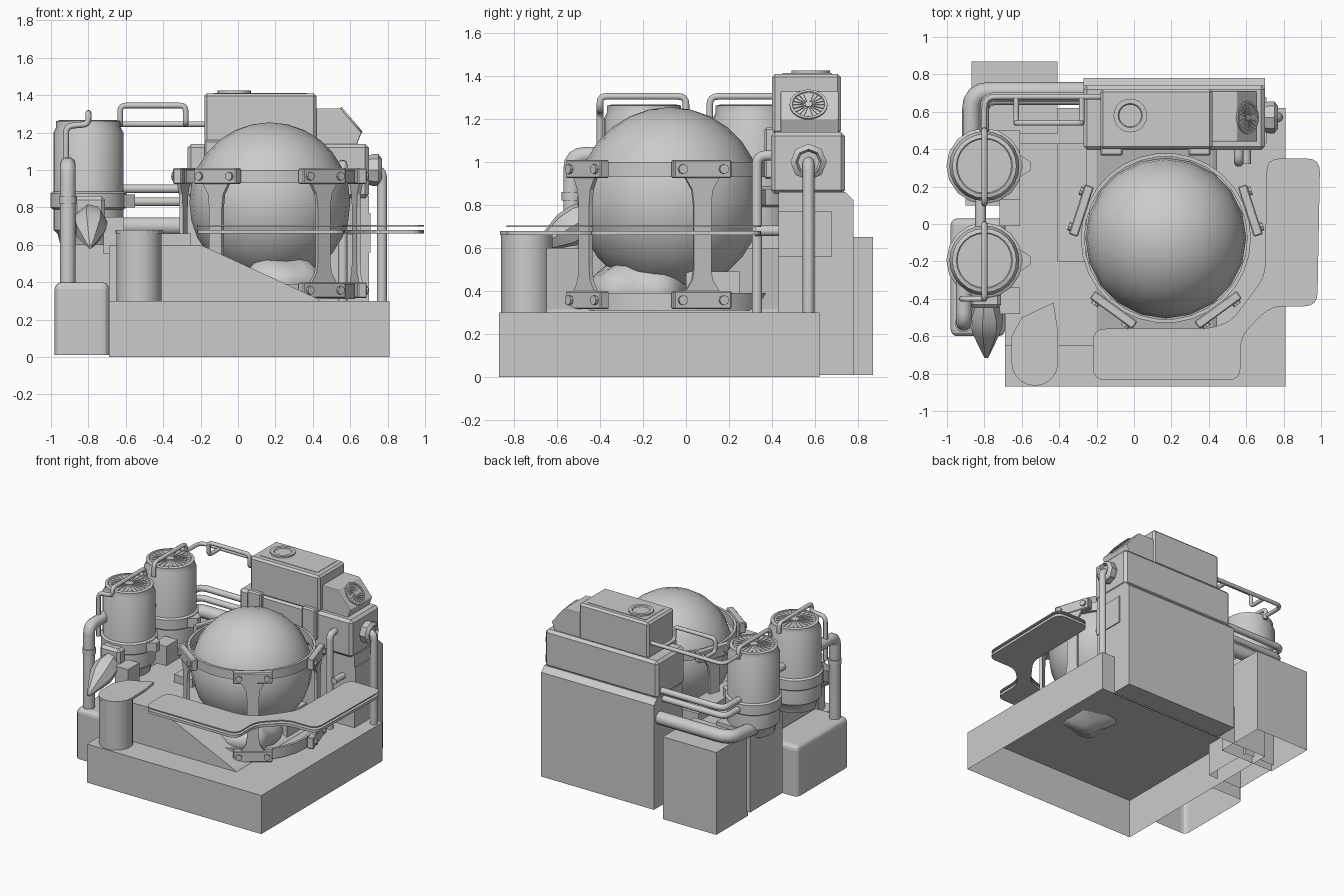
import bpy, bmesh, math
from mathutils import Vector, Matrix

if "Cube" in bpy.data.objects:
    bpy.data.objects.remove(bpy.data.objects["Cube"])

grey = bpy.data.materials.new("plain_grey")
grey.diffuse_color = (0.6, 0.6, 0.6, 1)
grey.use_nodes = True
grey.node_tree.nodes["Principled BSDF"].inputs["Base Color"].default_value = grey.diffuse_color


def finish(name, bm, smooth=False, bevel=0, segs=2):
    bmesh.ops.recalc_face_normals(bm, faces=bm.faces)
    me = bpy.data.meshes.new(name)
    bm.to_mesh(me)
    bm.free()
    ob = bpy.data.objects.new(name, me)
    bpy.context.collection.objects.link(ob)
    me.materials.append(grey)
    if bevel:
        m = ob.modifiers.new("bevel", 'BEVEL')
        m.width, m.segments = bevel, segs
    if smooth:
        bpy.ops.object.select_all(action='DESELECT')
        ob.select_set(True)
        bpy.context.view_layer.objects.active = ob
        bpy.ops.object.shade_smooth_by_angle(angle=math.radians(40))
    return ob


def prism(name, pts, axis, lo, hi, bevel=0, mat=Matrix(), segs=2, open_low=False):
    """Extrude a 2D outline along an axis, optionally open at the low end."""
    place = {'X': lambda a, b, t: (t, a, b), 'Y': lambda a, b, t: (a, t, b), 'Z': lambda a, b, t: (a, b, t)}[axis]
    bm = bmesh.new()
    ends = [[bm.verts.new(mat @ Vector(place(a, b, t))) for a, b in pts] for t in (lo, hi)]
    for e in ends:
        bm.faces.new(e)
    for i in range(len(pts)):
        j = (i + 1) % len(pts)
        bm.faces.new((ends[0][i], ends[0][j], ends[1][j], ends[1][i]))
    bmesh.ops.recalc_face_normals(bm, faces=bm.faces)
    if open_low:
        bm.faces.ensure_lookup_table()
        bmesh.ops.delete(bm, geom=[bm.faces[0]], context='FACES_ONLY')
    return finish(name, bm, bevel=bevel, segs=segs)


def box(name, x0, x1, y0, y1, z0, z1, bevel=0, mat=Matrix(), segs=2, open_low=False):
    return prism(name, [(x0, y0), (x1, y0), (x1, y1), (x0, y1)], 'Z', z0, z1, bevel, mat, segs, open_low)


def turned(name, profile, n=24, mat=Matrix()):
    """Revolve a radius/height profile around local z."""
    bm = bmesh.new()
    rings = [[bm.verts.new(mat @ Vector((r * math.cos(2 * math.pi * i / n), r * math.sin(2 * math.pi * i / n), z)))
              for i in range(n)] for r, z in profile]
    for a, b in zip(rings, rings[1:]):
        for i in range(n):
            j = (i + 1) % n
            bm.faces.new((a[i], a[j], b[j], b[i]))
    bm.faces.new(rings[0])
    bm.faces.new(rings[-1])
    return finish(name, bm, True)


def fillet(pts, bend, closed=False):
    """Round the corners of a path."""
    P = [Vector(p) for p in pts]
    trios = list(zip(P, P[1:], P[2:])) if not closed else [(P[i - 1], P[i], P[(i + 1) % len(P)]) for i in range(len(P))]
    out = []
    for a, b, c in trios:
        d1, d2 = a - b, c - b
        k = min(bend, d1.length * .48, d2.length * .48)
        s, e = b + d1.normalized() * k, b + d2.normalized() * k
        out += [s * (1 - t) ** 2 + b * 2 * t * (1 - t) + e * t * t for t in (0, .25, .5, .75, 1)]
    return out if closed else [P[0]] + out + [P[-1]]


def pipe(name, pts, r, bend=0.06):
    """Round tube along a filleted path."""
    path = fillet(pts, bend)
    cu = bpy.data.curves.new(name, 'CURVE')
    cu.dimensions = '3D'
    cu.bevel_depth, cu.bevel_resolution, cu.use_fill_caps = r, 3, True
    sp = cu.splines.new('POLY')
    sp.points.add(len(path) - 1)
    for q, v in zip(sp.points, path):
        q.co = (*v, 1)
    sp.use_smooth = True
    cu.materials.append(grey)
    ob = bpy.data.objects.new(name, cu)
    bpy.context.collection.objects.link(ob)
    bpy.ops.object.select_all(action='DESELECT')
    ob.select_set(True)
    bpy.context.view_layer.objects.active = ob
    bpy.ops.object.convert(target='MESH')


def at(x, y, z, ang=0, axis='Z'):
    return Matrix.Translation((x, y, z)) @ Matrix.Rotation(ang, 4, axis)


def blades(name, r, mat, n=20, h=.008):
    """Radial vent slats around a small hub."""
    for i in range(n):
        box(name, r * .25, r * .92, -.003, .003, 0, h, mat=mat @ Matrix.Rotation(2 * math.pi * i / n, 4, 'Z'))
    turned(name + "_hub", [(r * .22, 0), (r * .22, h * 1.2)], 12, mat)


# base shell, raised ramp and side blocks, open underneath
box("base", -.69, .81, -.87, .62, 0, .3, open_low=True)
prism("ramp", [(-.69, .3), (.44, .3), (.42, .315), (-.2, .6), (-.69, .6)], 'Y', -.65, .43)
box("ramp_step", -.41, -.25, -.2, .43, .58, .66)
box("rear_block", -.87, -.41, .48, .87, .01, .65, open_low=True)
box("side_block", -.98, -.69, -.6, .03, .01, .4, .035, segs=3, open_low=True)
box("tank_pedestal", -.9, -.61, .1, .5, .05, .68, open_low=True)
for y in (.06, -.41):
    box("tank_bracket", -.72, -.61, y - .07, y + .07, .55, .75)

# glass globe
bm = bmesh.new()
bmesh.ops.create_uvsphere(bm, u_segments=20, v_segments=14, radius=.43, matrix=at(.17, -.075, .825))
finish("globe", bm).data.shade_smooth()
# rock mound under the globe
bm = bmesh.new()
bmesh.ops.create_icosphere(bm, subdivisions=3, radius=1)
for v in bm.verts:
    k = 1 + .12 * math.sin(4 * v.co.x + 1) * math.cos(5 * v.co.y)
    v.co = Vector((.24 + v.co.x * .22 * k, -.22 + v.co.y * .24 * k, .4 + v.co.z * .16 * k))
finish("rock_mound", bm).data.shade_smooth()
box("mound_block", .05, .42, .0, .25, .3, .49)

# cage: two hoops and bolted posts
for z, h in ((.93, .07), (.31, .08)):
    bm = bmesh.new()
    n = 30
    prof = ((.435, z), (.455, z), (.455, z + h), (.435, z + h))
    vs = [[bm.verts.new((.17 + r * math.cos(2 * math.pi * i / n), -.075 + r * math.sin(2 * math.pi * i / n), q))
           for r, q in prof] for i in range(n)]
    for i in range(n):
        a, b = vs[i], vs[(i + 1) % n]
        for k in range(4):
            bm.faces.new((a[k], a[(k + 1) % 4], b[(k + 1) % 4], b[k]))
    finish("cage_hoop", bm, True)
half = [(.085, .93), (.05, .87), (.042, .8), (.042, .5), (.05, .45), (.085, .395)]
for deg in (18, 162, 234, 306):
    m = at(.17, -.075, 0, math.radians(deg))
    prism("cage_post", half + [(-a, b) for a, b in reversed(half)], 'X', .475, .495, mat=m)
    for z in (.925, .315):
        box("post_clamp", .45, .5, -.14, .14, z, z + .085, .006, m, 1)
        for y in (-.1, .1):
            turned("clamp_bolt", [(.023, 0), (.023, .018)], 8,
                   m @ Matrix.Translation((.497, y, z + .042)) @ Matrix.Rotation(math.pi / 2, 4, 'Y'))

# wraparound counter with thin upper sheet
corners = [(-.22, -.56), (-.22, -.835), (.57, -.835), (.57, -.6), (.73, -.44), (.98, -.44), (.995, .35), (.71, .35),
           (.7, -.28), (.52, -.52), (.4, -.56)]
top = [tuple(p) for p in fillet(corners, .07, True)]
prism("counter", top, 'Z', .66, .68)
prism("counter_sheet", top, 'Z', .697, .705)

# stand with a pointed plate
turned("stand", [(.12, .3), (.12, .66)], 20, at(-.53, -.74, 0))
arc = [(-.53 + .125 * math.cos(a), -.74 + .125 * math.sin(a)) for a in [math.pi + i * math.pi / 10 for i in range(11)]]
prism("stand_plate", arc + [(-.41, -.55), (-.43, -.42), (-.6, -.5), (-.655, -.6)], 'Z', .66, .68)

# machine tower
box("tower_back", -.27, .7, .6, .78, .01, .82)
box("tower_lower", -.27, .7, .43, .78, .3, .82)
prism("tower_ledge", [(.43, .82), (.78, .82), (.74, .86), (.43, .86)], 'X', -.27, .7)
box("tower_middle", -.27, .7, .395, .74, .85, 1.14, .02, segs=1)
box("tower_upper", -.18, .42, .4, .72, 1.13, 1.41, .015, segs=1)
box("tower_lid", -.13, .37, .45, .68, 1.405, 1.413)
box("side_panel", .695, .708, .43, .68, .56, .77)
for x in (-.12, .35):
    box("tower_rib", x - .06, x + .06, .365, .42, .92, 1.16, .01, segs=1)
turned("top_vent", [(.09, 1.4), (.09, 1.425), (.065, 1.425), (.06, 1.418)], 20, at(-.02, .58, 0))
prism("fan_housing", [(.4, 1.12), (.63, 1.12), (.66, 1.2), (.55, 1.33), (.4, 1.33)], 'Y', .44, .71, .006)
fan = at(.605, .57, 1.265, math.atan2(.13, .11), 'Y')
turned("fan_rim", [(.088, -.02), (.088, .008), (.076, .008), (.074, .002)], 20, fan)
blades("fan_blade", .08, fan, h=.007)
port = at(.69, .57, 1.0, math.pi / 2, 'Y')
turned("port", [(.075, 0), (.085, .03), (.085, .06), (.06, .08), (.05, .06)], 8, port)
pipe("port_pipe", [(.69, .57, 1.0), (.77, .57, 1.0), (.77, .57, .3)], .027)
pipe("front_pipe", [(.56, .42, 1.03), (.56, .33, 1.03), (.56, .33, .3)], .025)
pipe("low_pipe", [(.6, .45, .68), (.6, .32, .68)], .025)

# storage tanks
for y in (.31, -.195):
    m = at(-.8, y, 0)
    turned("tank", [(.15, .6), (.165, .66), (.187, .68), (.187, 1.2), (.172, 1.23), (.172, 1.262), (.15, 1.267),
                    (.145, 1.262)], 24, m)
    turned("tank_collar", [(.19, .79), (.203, .8), (.203, .875), (.19, .885)], 16, m)
    blades("tank_vent", .145, m @ Matrix.Translation((0, 0, 1.262)), 24, .004)
    prism("collar_lug", [(.1, -.09), (.19, -.06), (.25, -.02), (.25, .02), (.19, .06), (.1, .09)], 'Z', .8, .87, mat=m)
pipe("tank_link", [(-.82, .31, .97), (-.82, -.195, .97)], .03)
pipe("front_handle", [(-.92, -.4, .9), (-.92, -.4, 1.235), (-.8, -.4, 1.245), (-.8, -.4, 1.305), (-.8, 0, 1.305),
                      (-.8, 0, 1.23)], .016, .04)
pipe("rear_handle", [(-.8, .11, 1.2), (-.8, .11, 1.305), (-.8, .5, 1.305), (-.8, .5, 1.22)], .016, .04)

# pipework between tanks and tower
pipe("large_pipe", [(-.25, .71, .7), (-.87, .71, .7), (-.87, .35, .66)], .05, .1)
for z, y in ((.9, .68), (.83, .66)):
    pipe("feed_pipe", [(-.25, y, z), (-.8, y, z), (-.8, .4, z)], .024)
pipe("upper_rail", [(-.15, .68, 1.245), (-.8, .68, 1.245), (-.8, .48, 1.245)], .015)
pipe("upper_loop", [(-.63, .68, 1.245), (-.63, .54, 1.245), (-.63, .54, 1.345), (-.28, .54, 1.345), (-.28, .54, 1.245),
                    (-.28, .68, 1.245)], .015, .03)
pipe("drain_pipe", [(-.91, -.2, 1.03), (-.91, -.53, 1.03), (-.91, -.53, .38)], .042)
turned("drain_flange", [(.048, .82), (.048, .86)], 16, at(-.91, -.53, 0))

# faceted nozzle
noz = at(-.79, -.42, .765, math.radians(121), 'X')
turned("nozzle", [(.06, 0), (.09, .08), (.085, .16), (.05, .25), (.012, .34)], 7, noz)
box("nozzle_mount", -.88, -.71, -.45, -.36, .66, .86, .02, segs=1)
